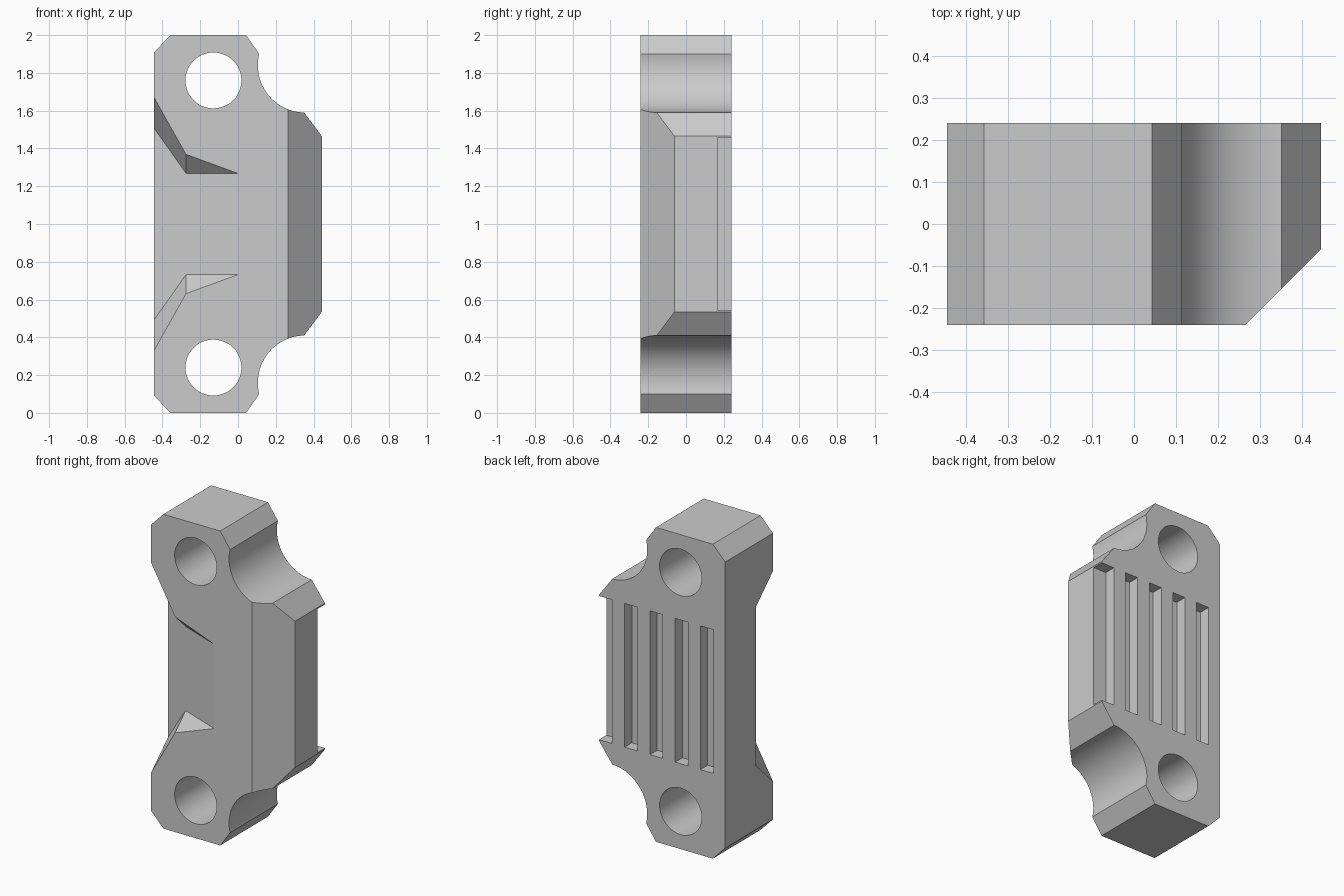
import bpy
import bmesh
from math import cos, sin, radians

cube = bpy.data.objects.get("Cube")
if cube:
    bpy.data.objects.remove(cube, do_unlink=True)

SIDE = 0.444      # half width
DEPTH = 0.24      # half depth
HEIGHT = 2.0

grey = bpy.data.materials.new("plain_grey")
grey.use_nodes = True
grey.diffuse_color = (0.6, 0.6, 0.6, 1)
grey.node_tree.nodes["Principled BSDF"].inputs["Base Color"].default_value = (0.6, 0.6, 0.6, 1)


def loft(name, rings):
    """Closed solid through rings of equal point count, capped at both ends."""
    bm = bmesh.new()
    loops = [[bm.verts.new(p) for p in ring] for ring in rings]
    count = len(loops[0])
    for a, b in zip(loops, loops[1:]):
        for i in range(count):
            j = (i + 1) % count
            bm.faces.new((a[i], a[j], b[j], b[i]))
    bm.faces.new(loops[0])
    bm.faces.new(loops[-1])
    bmesh.ops.recalc_face_normals(bm, faces=bm.faces)
    mesh = bpy.data.meshes.new(name)
    bm.to_mesh(mesh)
    bm.free()
    mesh.materials.append(grey)
    obj = bpy.data.objects.new(name, mesh)
    bpy.context.collection.objects.link(obj)
    return obj


def extrude_y(name, outline, y0, y1):
    return loft(name, [[(x, y, z) for x, z in outline] for y in (y0, y1)])


def arc(cx, cz, r, start, end, steps):
    angles = [radians(start + (end - start) * i / steps) for i in range(steps + 1)]
    return [(cx + r * cos(a), cz + r * sin(a)) for a in angles]


def box(name, x0, x1, y0, y1, z0, z1):
    return extrude_y(name, [(x0, z0), (x1, z0), (x1, z1), (x0, z1)], y0, y1)


# Block outline: lower half, then mirrored for the upper half
lower = [(-SIDE, 0.09), (-0.357, 0), (0.043, 0)]
lower += arc(0.355, 0.16, 0.25, 194, 91, 24)
lower += [(SIDE, 0.535)]
upper = [(x, HEIGHT - z) for x, z in reversed(lower)]
body = extrude_y("bracket_body", lower + upper, -DEPTH, DEPTH)

cutters = []

# Bolt holes
for z in (0.24, HEIGHT - 0.24):
    circle = arc(-0.13, z, 0.148, 0, 360, 48)[:-1]
    cutters.append(extrude_y("bolt_hole_cutter", circle, -0.4, 0.4))

# Long bevel on the front edge
bevel = [(0.165, -0.34), (0.6, -0.34), (0.6, 0.095)]
cutters.append(loft("bevel_cutter", [[(x, y, z) for x, y in bevel] for z in (-0.1, 2.1)]))

# Tapered notch on the front, with sloping floor and splayed walls
front = -0.32
rings = []
for x, half in ((0.1, 0.268), (-0.275, 0.268), (-0.5, 0.586)):
    floor = -DEPTH - 0.385 * x
    wide = half + 0.95 * (floor - front)
    rings.append([(x, front, 1 + wide), (x, floor, 1 + half),
                  (x, floor, 1 - half), (x, front, 1 - wide)])
cutters.append(loft("notch_cutter", rings))

# Row of back slots, the last one open at the side
for i in range(5):
    x0 = -0.36 + 0.178 * i
    x1 = x0 + 0.09 if i < 4 else 0.6
    cutters.append(box("slot_cutter", x0, x1, 0.167, 0.4, 0.543, 1.457))

# Cut everything out of the block
bpy.context.view_layer.objects.active = body
for cutter in cutters:
    cutter.hide_render = True
    mod = body.modifiers.new("cut", "BOOLEAN")
    mod.operation = "DIFFERENCE"
    mod.solver = "EXACT"
    mod.object = cutter
    bpy.ops.object.modifier_apply(modifier=mod.name)
    bpy.data.objects.remove(cutter, do_unlink=True)

bpy.ops.object.select_all(action="DESELECT")
body.select_set(True)
bpy.ops.object.shade_smooth_by_angle(angle=radians(15))
